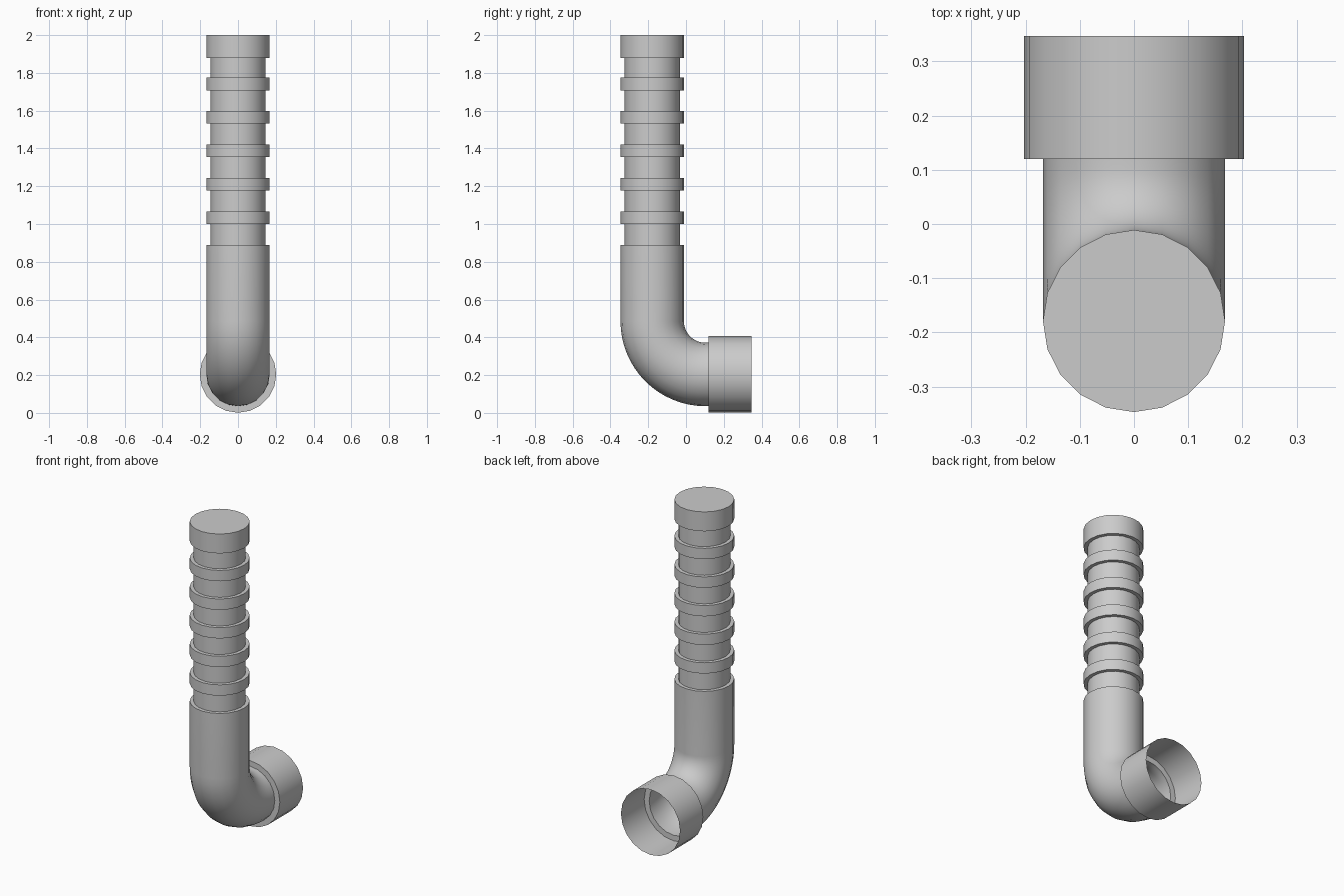
import bpy, bmesh
from math import sin, cos, pi
from mathutils import Vector

if "Cube" in bpy.data.objects:
    bpy.data.objects.remove(bpy.data.objects["Cube"], do_unlink=True)

SIDES = 20
PIPE, NECK, SOCKET = 0.168, 0.146, 0.2025
BEND = 0.282                            # bend radius of the elbow
AXIS_Y, AXIS_Z = -0.179, 0.2035         # upright axis and outlet axis
CENTRE = Vector((0, AXIS_Y + BEND, AXIS_Z + BEND))

grey = bpy.data.materials.new("pipe grey")
grey.use_nodes = True
colour = (0.6, 0.6, 0.6, 1)
grey.diffuse_color = colour
grey.node_tree.nodes["Principled BSDF"].inputs["Base Color"].default_value = colour


def section(centre, angle, radius):
    """Ring of points across the pipe; angle 0 is upright, pi/2 is level."""
    out = Vector((0, -cos(angle), -sin(angle)))
    side = Vector((1, 0, 0))
    return [centre + radius * (side * cos(a) + out * sin(a))
            for a in (2 * pi * i / SIDES for i in range(SIDES))]


def upright(z, radius):
    return section(Vector((0, AXIS_Y, z)), 0, radius)


def level(y, radius):
    return section(Vector((0, y, AXIS_Z)), pi / 2, radius)


def skin(name, sections, capped=False):
    """Join successive rings with quads, optionally closing the first one."""
    bm = bmesh.new()
    rings = [[bm.verts.new(p) for p in s] for s in sections]
    for a, b in zip(rings, rings[1:]):
        for i in range(SIDES):
            j = (i + 1) % SIDES
            bm.faces.new((a[i], a[j], b[j], b[i]))
    if capped:
        bm.faces.new(rings[0][::-1])
    mesh = bpy.data.meshes.new(name)
    bm.to_mesh(mesh)
    bm.free()
    mesh.materials.append(grey)
    obj = bpy.data.objects.new(name, mesh)
    bpy.context.collection.objects.link(obj)
    bpy.ops.object.select_all(action="DESELECT")
    obj.select_set(True)
    bpy.context.view_layer.objects.active = obj
    bpy.ops.object.shade_smooth_by_angle(angle=pi / 6)


# Ribbed neck: closed top collar, then five evenly spaced ribs
rings = [upright(2.0, PIPE), upright(1.88, PIPE), upright(1.88, NECK)]
for i in range(5):
    top = 1.775 - i * 0.177
    rings += [upright(z, r) for z, r in
              ((top, NECK), (top, PIPE), (top - 0.067, PIPE), (top - 0.067, NECK))]
rings.append(upright(0.89, NECK))
skin("ribbed_neck", rings, capped=True)

# Elbow: flat shoulder, straight run, quarter bend, short outlet
STEPS = 16
rings = [upright(0.89, NECK), upright(0.89, PIPE)]
for k in range(STEPS + 1):
    t = k / STEPS * pi / 2
    centre = CENTRE + BEND * Vector((0, -cos(t), -sin(t)))
    rings.append(section(centre, t, PIPE))
rings.append(level(0.12, PIPE))
skin("elbow", rings)

# Open socket with a flat shoulder
skin("socket", [level(0.12, PIPE), level(0.12, SOCKET), level(0.347, SOCKET)])
